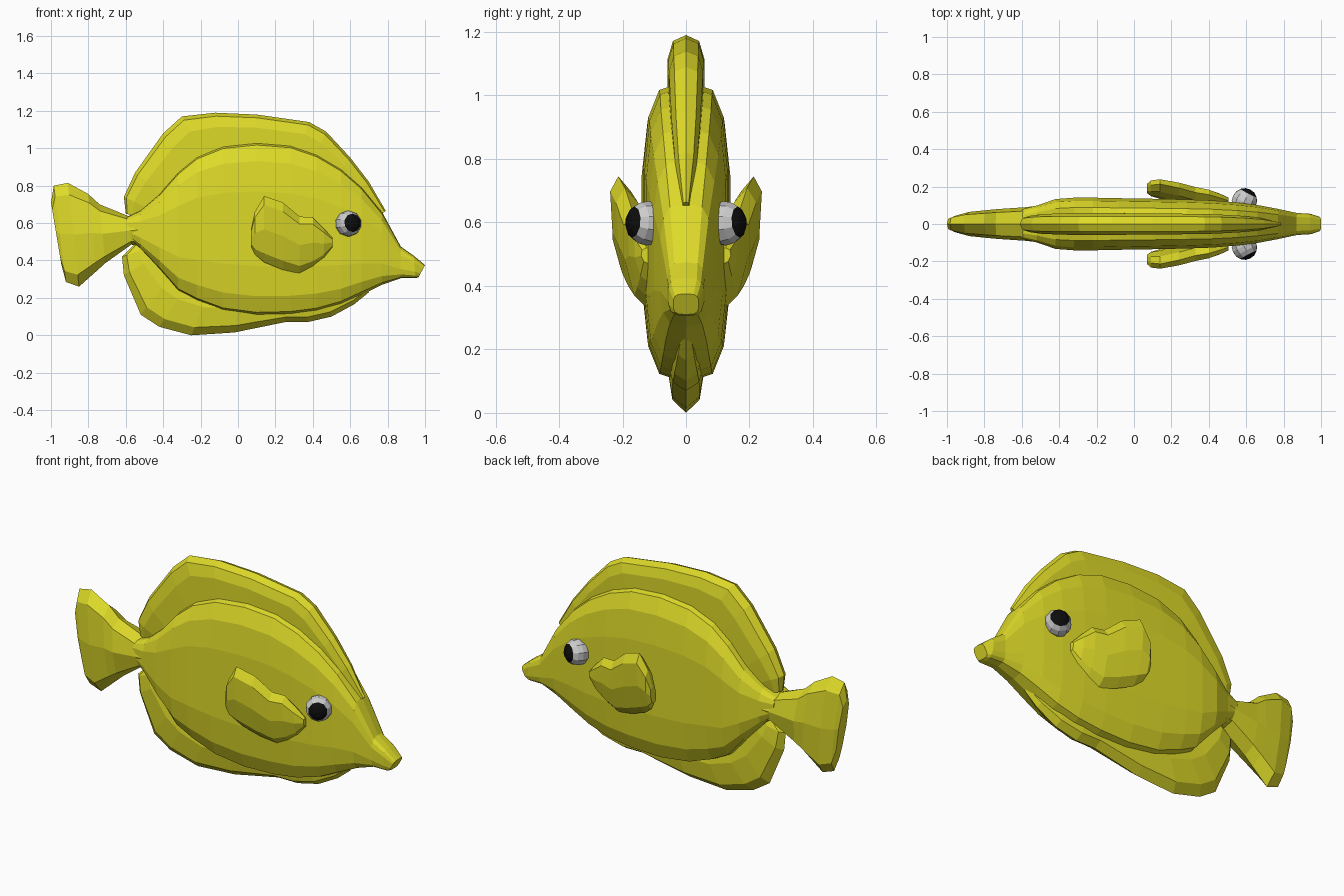
import bpy, bmesh, math
from mathutils import Vector


def material(name, rgb):
    m = bpy.data.materials.new(name)
    m.diffuse_color = (*rgb, 1)
    return m


yellow = material("yellow", (0.73, 0.70, 0.022))
white = material("eye_white", (0.62, 0.62, 0.62))
black = material("pupil_black", (0.004, 0.004, 0.004))


def finish(bm, name, mats):
    bmesh.ops.recalc_face_normals(bm, faces=bm.faces[:])
    me = bpy.data.meshes.new(name)
    bm.to_mesh(me)
    bm.free()
    for m in mats:
        me.materials.append(m)
    ob = bpy.data.objects.new(name, me)
    bpy.context.collection.objects.link(ob)
    return ob


def loft(name, stations, n=12, p=0.75, place=lambda v: v):
    """Rings spanned between an upper and a lower xz point, with a half width in y."""
    bm = bmesh.new()
    rings = []
    for x1, z1, x2, z2, w in stations:
        a, b = Vector((x1, 0, z1)), Vector((x2, 0, z2))
        ring = []
        for i in range(n):
            t = 2 * math.pi * i / n
            c, s = math.cos(t), math.sin(t)
            c = math.copysign(abs(c) ** p, c)
            s = math.copysign(abs(s) ** p, s)
            v = (a + b) / 2 + (a - b) / 2 * c + Vector((0, w * s, 0))
            ring.append(bm.verts.new(place(v)))
        rings.append(ring)
    for r, q in zip(rings, rings[1:]):
        for i in range(n):
            j = (i + 1) % n
            bm.faces.new((r[i], r[j], q[j], q[i]))
    bm.faces.new(rings[0])
    bm.faces.new(rings[-1])
    return finish(bm, name, [yellow])


# Body with pointed snout: x, top z, bottom z, half width
body = [(-0.60, 0.63, 0.53, 0.08), (-0.52, 0.67, 0.46, 0.10), (-0.42, 0.76, 0.35, 0.135),
        (-0.32, 0.88, 0.23, 0.143), (-0.22, 0.965, 0.175, 0.143), (-0.08, 1.025, 0.12, 0.14),
        (0.10, 1.045, 0.095, 0.137), (0.28, 1.03, 0.10, 0.133), (0.42, 0.98, 0.12, 0.128),
        (0.55, 0.90, 0.16, 0.117), (0.66, 0.80, 0.215, 0.103), (0.77, 0.66, 0.27, 0.082),
        (0.87, 0.475, 0.305, 0.06)]
snout = [(0.94, 0.425, 0.95, 0.305, 0.055), (1.0, 0.375, 0.965, 0.31, 0.04)]
loft("body", [(x, t, x, b, w) for x, t, b, w in body] + snout, n=14, p=0.58)

# Tail fin flaring backwards
loft("tail_fin", [(-0.50, 0.66, -0.50, 0.47, 0.10), (-0.58, 0.635, -0.57, 0.485, 0.09),
                  (-0.74, 0.70, -0.71, 0.385, 0.08), (-0.80, 0.755, -0.76, 0.34, 0.075),
                  (-0.91, 0.815, -0.85, 0.26, 0.065), (-0.985, 0.80, -0.92, 0.285, 0.045),
                  (-1.0, 0.71, -0.945, 0.38, 0.035)], n=8)

# Dorsal fin: outer edge point, buried inner point, half width
loft("dorsal_fin", [(-0.60, 0.65, -0.48, 0.62, 0.03), (-0.61, 0.74, -0.42, 0.65, 0.045),
                    (-0.55, 0.87, -0.34, 0.70, 0.055), (-0.40, 1.08, -0.20, 0.82, 0.06),
                    (-0.30, 1.17, -0.15, 0.88, 0.06), (-0.12, 1.19, -0.08, 0.92, 0.06),
                    (0.10, 1.18, 0.10, 0.93, 0.058), (0.38, 1.14, 0.30, 0.91, 0.056),
                    (0.47, 1.09, 0.38, 0.87, 0.053), (0.60, 0.95, 0.48, 0.80, 0.046),
                    (0.70, 0.82, 0.58, 0.70, 0.035), (0.79, 0.665, 0.70, 0.60, 0.012)],
     n=10, p=0.7)

# Anal fin under the belly
loft("anal_fin", [(-0.55, 0.49, -0.46, 0.50, 0.03), (-0.62, 0.42, -0.44, 0.48, 0.04),
                  (-0.61, 0.32, -0.40, 0.45, 0.05),
                  (-0.52, 0.11, -0.30, 0.40, 0.055), (-0.42, 0.045, -0.22, 0.34, 0.058),
                  (-0.25, 0.0, -0.12, 0.30, 0.06), (-0.02, 0.015, 0.02, 0.28, 0.06),
                  (0.25, 0.07, 0.24, 0.26, 0.06), (0.37, 0.07, 0.35, 0.26, 0.058),
                  (0.50, 0.10, 0.46, 0.28, 0.05), (0.62, 0.165, 0.56, 0.30, 0.035),
                  (0.70, 0.23, 0.64, 0.32, 0.02)], n=8, p=0.95)

# Pectoral fins lean outwards to the back and top
pectoral = [(0.07, 0.57, 0.47, 0.025), (0.09, 0.66, 0.43, 0.04), (0.14, 0.745, 0.39, 0.045),
            (0.24, 0.71, 0.35, 0.048), (0.33, 0.635, 0.33, 0.048), (0.40, 0.63, 0.36, 0.043),
            (0.46, 0.57, 0.41, 0.035), (0.505, 0.52, 0.47, 0.02)]
for side, sy in (("right", -1), ("left", 1)):
    def lean(v, sy=sy):
        y = 0.16 - 0.15 * (v.x - 0.28) + 0.15 * (v.z - 0.53)
        return Vector((v.x, sy * (y + v.y), v.z))
    loft("pectoral_fin_" + side, [(x, t, x, b, w) for x, t, b, w in pectoral],
         n=8, p=0.9, place=lean)

    # Eyes: the polar cap facing outwards and forwards is the pupil
    bm = bmesh.new()
    bmesh.ops.create_uvsphere(bm, u_segments=10, v_segments=8, radius=0.07)
    for f in bm.faces:
        f.material_index = 1 if f.calc_center_median().z > 0.048 else 0
    eye = finish(bm, "eye_" + side, [white, black])
    eye.location = (0.59, sy * 0.122, 0.597)
    eye.rotation_euler = Vector((0.45, sy * 0.88, 0.08)).to_track_quat('Z', 'Y').to_euler()
